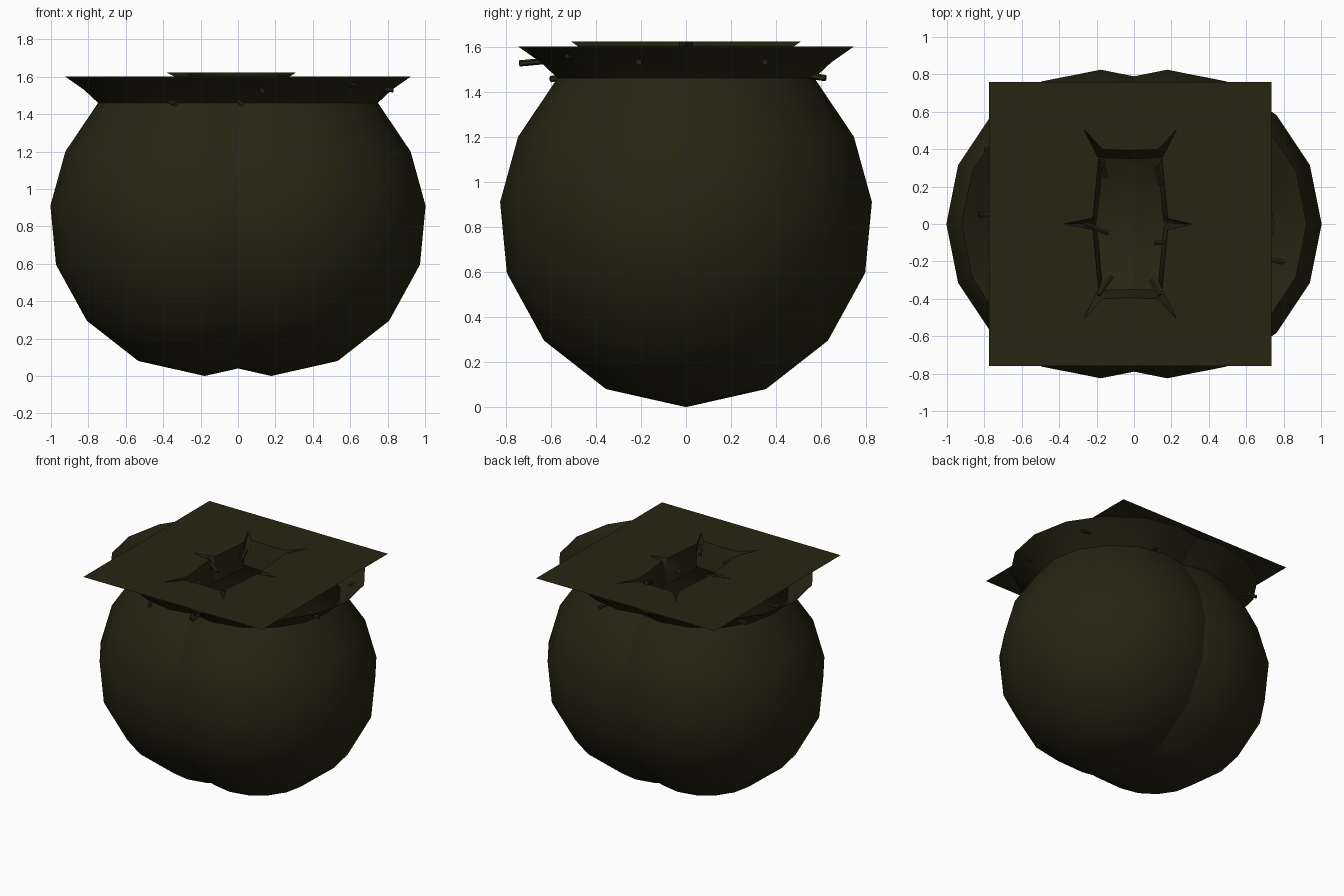
import bpy, bmesh, math, random
from mathutils import Vector

if "Cube" in bpy.data.objects:
    bpy.data.objects.remove(bpy.data.objects["Cube"])

random.seed(4)
mat = bpy.data.materials.new("dark_olive")
mat.diffuse_color = (0.020, 0.018, 0.0058, 1)
mat.use_nodes = True
mat.node_tree.nodes["Principled BSDF"].inputs["Base Color"].default_value = mat.diffuse_color


def finish(bm, name, smooth=None):
    mesh = bpy.data.meshes.new(name)
    bm.to_mesh(mesh)
    bm.free()
    ob = bpy.data.objects.new(name, mesh)
    bpy.context.collection.objects.link(ob)
    mesh.materials.append(mat)
    if smooth:
        bpy.ops.object.select_all(action='DESELECT')
        ob.select_set(True)
        bpy.context.view_layer.objects.active = ob
        bpy.ops.object.shade_smooth_by_angle(angle=math.radians(smooth))
    return ob


def skin(bm, rings, flip=False):
    for a, b in zip(rings, rings[1:]):
        n = len(a)
        for i in range(n):
            j = (i + 1) % n
            f = [a[i], a[j], b[j], b[i]]
            bm.faces.new(f[::-1] if flip else f)


# Two overlapping round lobes, each pinched at a neck and flared to a rim
PROFILE = [(0.355, 0.08), (0.63, 0.295), (0.795, 0.595), (0.825, 0.91),
           (0.745, 1.2), (0.57, 1.46), (0.645, 1.53), (0.745, 1.6)]
for side, name in ((1, "right_lobe"), (-1, "left_lobe")):
    bm = bmesh.new()
    cx = 0.178 * side
    rings = []
    for r, z in PROFILE:
        rings.append([bm.verts.new((cx + r * math.cos(k * math.pi / 8),
                                    r * math.sin(k * math.pi / 8), z)) for k in range(16)])
    skin(bm, rings)
    tip = bm.verts.new((cx, 0, 0.0))
    for i in range(16):
        bm.faces.new((tip, rings[0][(i + 1) % 16], rings[0][i]))
    # cut away the half hidden inside the other lobe
    bmesh.ops.bisect_plane(bm, geom=bm.verts[:] + bm.edges[:] + bm.faces[:],
                           plane_co=(0, 0, 0), plane_no=(-side, 0, 0), clear_outer=True)
    finish(bm, name, 42)

# Square top sheet with a torn, star-shaped opening
HALF = [(0.33, 0.0), (0.20, 0.03), (0.17, 0.35), (0.25, 0.51), (0.15, 0.40)]
quarter2 = [(-x, y) for x, y in HALF[:0:-1]]
upper = HALF + [(0, 0.395)] + quarter2
star = upper + [(-0.36, 0)] + [(-x, -y) for x, y in upper[1:]]
OX, TOP = -0.02, 1.622
bm = bmesh.new()
outer = [bm.verts.new((OX + x, y, TOP)) for x, y in
         ((0.755, 0.76), (-0.755, 0.76), (-0.755, -0.76), (0.755, -0.76))]
hole = [bm.verts.new((OX + x, y, TOP)) for x, y in star]
edges = [bm.edges.new((l[i], l[(i + 1) % len(l)])) for l in (outer, hole) for i in range(len(l))]
bmesh.ops.triangle_fill(bm, edges=edges, use_beauty=True, normal=(0, 0, 1))
for f in bm.faces:
    f.normal_update()
    if f.normal.z < 0:
        f.normal_flip()
finish(bm, "top_sheet")

# Throat walls dropping from the torn opening
bm = bmesh.new()
throat = [[bm.verts.new((OX + x, y, TOP)) for x, y in star]]
for s, z in ((0.95, 1.54), (0.88, 1.44)):
    ring = []
    for x, y in star:
        ring.append(bm.verts.new((OX + max(-0.21, min(0.21, x)) * s,
                                  max(-0.41, min(0.41, y)) * s, z)))
    throat.append(ring)
skin(bm, throat, flip=True)
finish(bm, "throat", 50)


# Small stubby bristles around the neck and in the throat
def bristle(name, p, q, r=0.014):
    p, q = Vector(p), Vector(q)
    bm = bmesh.new()
    bmesh.ops.create_cone(bm, cap_ends=True, segments=6, radius1=r, radius2=r,
                          depth=(q - p).length)
    rot = (q - p).to_track_quat('Z', 'Y')
    for v in bm.verts:
        v.co = rot @ v.co + (p + q) / 2
    finish(bm, name, 40)


INNER = [((-0.26, 0.0, 1.61), (-0.14, -0.05, 1.56)), ((0.12, 0.31, 1.58), (0.14, 0.21, 1.54)),
         ((0.20, -0.10, 1.52), (0.11, -0.10, 1.5)), ((-0.17, 0.34, 1.57), (-0.15, 0.25, 1.53)),
         ((-0.19, -0.38, 1.6), (-0.12, -0.28, 1.57)), ((0.14, -0.38, 1.6), (0.09, -0.30, 1.57))]
OUTER = [((0.70, 0.35, 1.54), (0.78, 0.35, 1.53)), ((0.72, -0.19, 1.54), (0.83, -0.21, 1.53)),
         ((-0.72, 0.05, 1.54), (-0.83, 0.05, 1.55)), ((-0.70, 0.38, 1.54), (-0.80, 0.4, 1.55)),
         ((0.12, -0.58, 1.54), (0.13, -0.74, 1.525)), ((-0.37, -0.52, 1.47), (-0.33, -0.60, 1.455)),
         ((0.57, -0.46, 1.55), (0.62, -0.53, 1.56)), ((0.0, -0.52, 1.47), (0.02, -0.60, 1.455)),
         ((0.28, 0.55, 1.47), (0.30, 0.62, 1.46))]
for i, (p, q) in enumerate(INNER):
    bristle(f"throat_bristle_{i}", p, q)
for i, (p, q) in enumerate(OUTER):
    bristle(f"neck_bristle_{i}", p, q)
